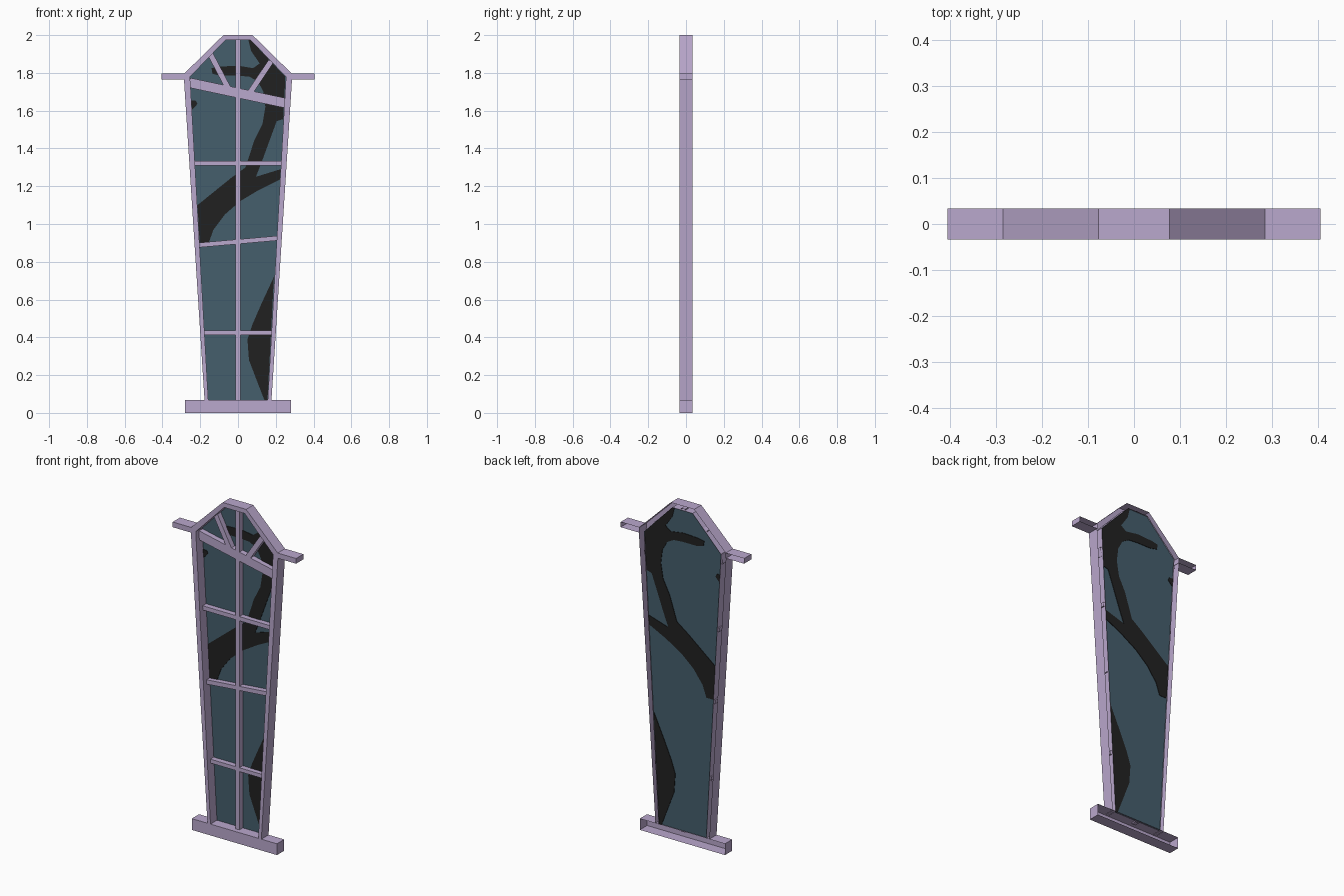
import bpy, bmesh
from mathutils import Vector

if "Cube" in bpy.data.objects:
    bpy.data.objects.remove(bpy.data.objects["Cube"])

FRONT, BACK, GLASS_Y, BAR_Y = -0.034, 0.034, 0.027, -0.005


def material(name, rgb):
    m = bpy.data.materials.new(name)
    m.diffuse_color = (*rgb, 1)
    m.use_nodes = True
    m.node_tree.nodes["Principled BSDF"].inputs["Base Color"].default_value = m.diffuse_color
    return m


LILAC = material("lilac_paint", (0.491, 0.392, 0.610))
TEAL = material("teal_glass", (0.060, 0.113, 0.152))
BLACK = material("black_silhouette", (0.0153, 0.0153, 0.0153))


def finish(bm, name, mat):
    mesh = bpy.data.meshes.new(name)
    bm.to_mesh(mesh)
    bm.free()
    mesh.materials.append(mat)
    ob = bpy.data.objects.new(name, mesh)
    bpy.context.collection.objects.link(ob)
    return ob


def prism(name, pts, y0, y1, mat, back=False):
    """Outline in x,z pushed from y0 to y1; the back is left open by default."""
    bm = bmesh.new()
    a = [bm.verts.new((x, y0, z)) for x, z in pts]
    b = [bm.verts.new((x, y1, z)) for x, z in pts]
    n = len(pts)
    bm.faces.new(a)
    if back:
        bm.faces.new(b[::-1])
    for i in range(n):
        j = (i + 1) % n
        bm.faces.new((a[i], b[i], b[j], a[j]))
    bmesh.ops.recalc_face_normals(bm, faces=bm.faces)
    bmesh.ops.triangulate(bm, faces=[f for f in bm.faces if len(f.verts) > 4])
    return finish(bm, name, mat)


def box(name, x0, x1, z0, z1):
    return prism(name, [(x0, z0), (x1, z0), (x1, z1), (x0, z1)], FRONT, BACK, LILAC)


def bar(name, p, q, width):
    p, q = Vector(p), Vector(q)
    d = (q - p).normalized()
    s = Vector((-d.y, d.x)) * width / 2
    return prism(name, [p - s, q - s, q + s, p + s], BAR_Y, GLASS_Y, LILAC)


def mirrored(half):
    return half + [(-x, z) for x, z in reversed(half)]


# Tapered frame with angled head, hollow from behind
outer = mirrored([(-0.177, 0.065), (-0.286, 1.765), (-0.286, 1.795), (-0.077, 2.0)])
inner = mirrored([(-0.157, 0.065), (-0.253, 1.762), (-0.253, 1.780), (-0.067, 1.973)])
bm = bmesh.new()
rows = [[bm.verts.new((x, y, z)) for x, z in loop]
        for loop, y in ((outer, BACK), (outer, FRONT), (inner, FRONT), (inner, BACK))]
for r, s in zip(rows, rows[1:]):
    for i in range(len(outer) - 1):
        bm.faces.new((r[i], s[i], s[i + 1], r[i + 1]))
bmesh.ops.recalc_face_normals(bm, faces=bm.faces)
finish(bm, "window_frame", LILAC)

# Sill and side arms
box("sill", -0.28, 0.28, 0.0, 0.067)
for side, label in ((-1, "left"), (1, "right")):
    x0, x1 = sorted((side * 0.284, side * 0.406))
    box(label + "_arm", x0, x1, 1.765, 1.796)

# Glazing bars, some crooked
bar("centre_bar", (0, 0.06), (0, 1.98), 0.025)
bar("low_bar", (-0.185, 0.425), (0.185, 0.425), 0.023)
bar("middle_bar", (-0.21, 0.888), (0.21, 0.925), 0.025)
bar("upper_bar", (-0.235, 1.322), (0.235, 1.322), 0.025)
bar("transom", (-0.257, 1.748), (0.252, 1.640), 0.052)
bar("left_fan_bar", (-0.145, 1.897), (-0.05, 1.715), 0.03)
bar("right_fan_bar", (0.175, 1.862), (0.06, 1.69), 0.03)

# Glass pane
bm = bmesh.new()
f = bm.faces.new([bm.verts.new((x, GLASS_Y, z)) for x, z in inner])
bmesh.ops.recalc_face_normals(bm, faces=bm.faces)
if f.normal.y > 0:
    f.normal_flip()
finish(bm, "glass", TEAL)

# Branch silhouettes on the glass, visible from both sides
tree = [(0.055, 1.973), (0.067, 1.973), (0.25, 1.78), (0.25, 1.765), (0.239, 1.555),
        (0.205, 1.545), (0.17, 1.45), (0.13, 1.34), (0.095, 1.25), (0.225, 1.29),
        (0.221, 1.235), (0.11, 1.18), (0.01, 1.12), (-0.07, 1.05), (-0.13, 0.97),
        (-0.155, 0.90), (-0.203, 0.90), (-0.214, 1.10), (-0.165, 1.14), (-0.035, 1.245),
        (0.04, 1.30), (0.087, 1.445), (0.13, 1.53), (0.145, 1.62), (0.135, 1.70),
        (0.105, 1.755), (0.06, 1.78), (0.0, 1.785), (-0.09, 1.785), (-0.135, 1.795),
        (-0.14, 1.825), (-0.10, 1.833), (0.0, 1.838), (0.08, 1.825), (0.115, 1.85),
        (0.07, 1.915)]
stem = [(0.190, 0.72), (0.125, 0.58), (0.075, 0.465), (0.05, 0.39), (0.058, 0.28),
        (0.10, 0.17), (0.14, 0.067), (0.156, 0.067)]
spot = [(-0.247, 1.655), (-0.222, 1.652), (-0.215, 1.635), (-0.243, 1.605)]
for name, pts in (("tree_silhouette", tree), ("stem_silhouette", stem),
                  ("twig_silhouette", spot)):
    prism(name, pts, GLASS_Y - 0.003, GLASS_Y + 0.003, BLACK, back=True)
